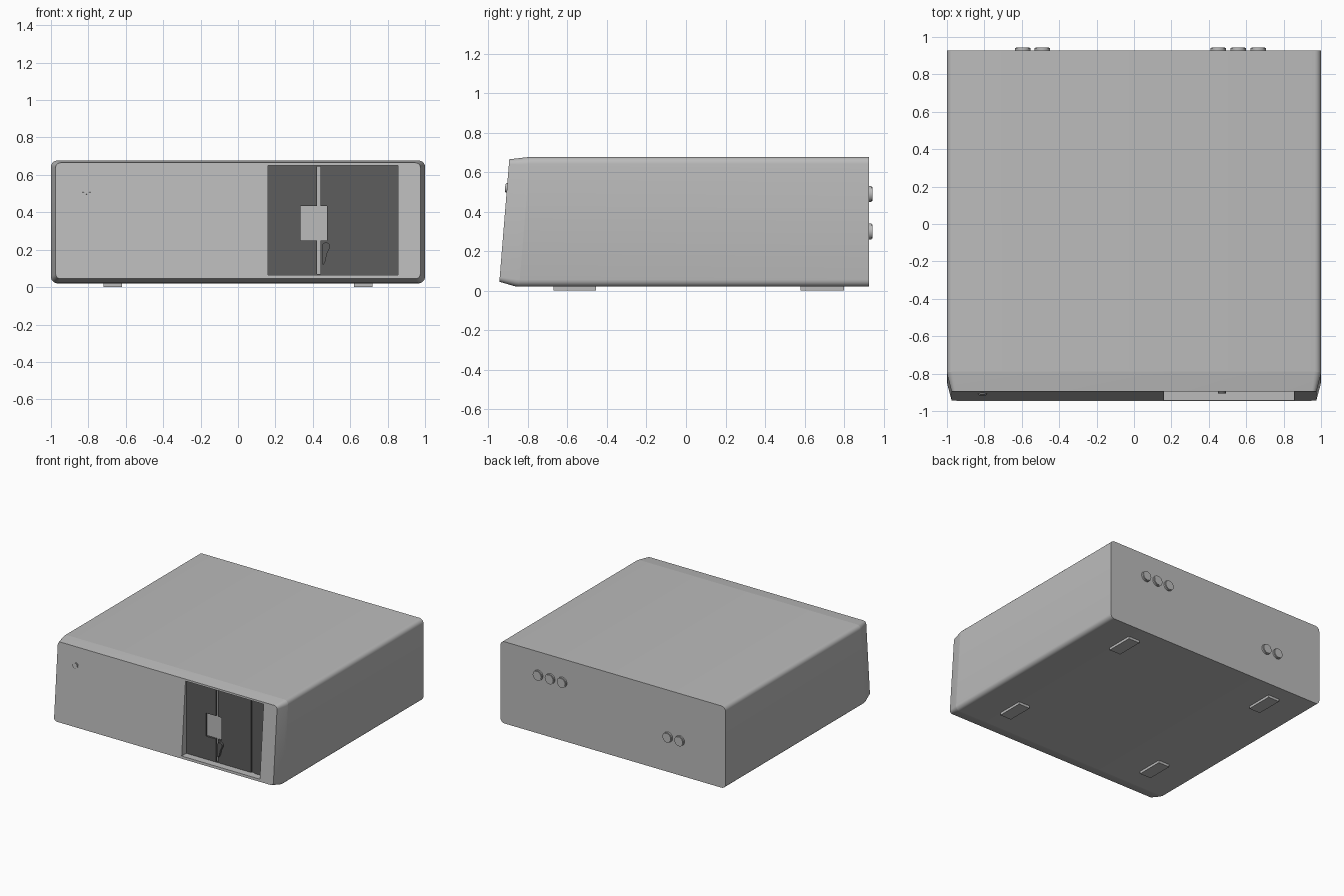
import bpy
import bmesh
from math import sin, cos, pi, radians

cube = bpy.data.objects.get("Cube")
if cube:
    bpy.data.objects.remove(cube, do_unlink=True)


def material(name, value):
    mat = bpy.data.materials.new(name)
    mat.use_nodes = True
    color = (value, value, value, 1)
    mat.diffuse_color = color
    mat.node_tree.nodes["Principled BSDF"].inputs["Base Color"].default_value = color
    return mat


light_grey = material("light grey plastic", 0.5)
dark_grey = material("dark grey plastic", 0.11)


def finish(name, bm, mat):
    bmesh.ops.recalc_face_normals(bm, faces=bm.faces)
    mesh = bpy.data.meshes.new(name)
    bm.to_mesh(mesh)
    bm.free()
    mesh.materials.append(mat)
    obj = bpy.data.objects.new(name, mesh)
    bpy.context.collection.objects.link(obj)
    return obj


def activate(obj):
    bpy.ops.object.select_all(action='DESELECT')
    obj.select_set(True)
    bpy.context.view_layer.objects.active = obj


def smooth(obj, angle=35):
    activate(obj)
    bpy.ops.object.shade_smooth_by_angle(angle=radians(angle))


def box(name, x, y, z, mat):
    bm = bmesh.new()
    bmesh.ops.create_cube(bm, size=1)
    for v in bm.verts:
        for i, (low, high) in enumerate((x, y, z)):
            v.co[i] = low if v.co[i] < 0 else high
    return finish(name, bm, mat)


def cut(obj, x, y, z):
    cutter = box("cutter", x, y, z, obj.data.materials[0])
    cutter.hide_render = True
    mod = obj.modifiers.new("cut", 'BOOLEAN')
    mod.operation = 'DIFFERENCE'
    mod.solver = 'EXACT'
    mod.object = cutter
    activate(obj)
    bpy.ops.object.modifier_apply(modifier=mod.name)
    bpy.data.objects.remove(cutter, do_unlink=True)


def rounded_loop(half, bottom, top, radius, depth, steps=5):
    """Rounded rectangle facing the front; depth gives y for each height."""
    points = []
    corners = ((1, top, 0), (-1, top, 1), (-1, bottom, 2), (1, bottom, 3))
    for side, z, quarter in corners:
        cx = side * (half - radius)
        cz = z - radius if z == top else z + radius
        for i in range(steps + 1):
            a = (quarter + i / steps) * pi / 2
            pz = cz + radius * sin(a)
            points.append((cx + radius * cos(a), depth(pz), pz))
    return points


def loft(name, loops, mat):
    bm = bmesh.new()
    rings = [[bm.verts.new(p) for p in loop] for loop in loops]
    for a, b in zip(rings, rings[1:]):
        for i in range(len(a)):
            j = (i + 1) % len(a)
            bm.faces.new((a[i], a[j], b[j], b[i]))
    bm.faces.new(rings[0])
    bm.faces.new(rings[-1])
    return finish(name, bm, mat)


def disc(name, x, z, front, back, radius, rim, mat, tilt=0):
    """Round button along y with a small chamfer on its outer rim."""
    bm = bmesh.new()
    bmesh.ops.create_cone(bm, cap_ends=True, segments=24, radius1=radius,
                          radius2=radius, depth=back - front)
    edges = [e for e in bm.edges if all(v.co.z > 0 for v in e.verts)]
    bmesh.ops.bevel(bm, geom=edges, offset=rim, segments=2, affect='EDGES')
    obj = finish(name, bm, mat)
    obj.location = (x, (front + back) / 2, z)
    obj.rotation_euler.x = tilt
    smooth(obj)


def seam(z):
    return -0.845 + (z - 0.02) * 0.084


def face(z):
    return -0.945 + (z - 0.045) * 0.081


# Case with long rounded edges
case = loft("case", [rounded_loop(1, 0.02, 0.677, 0.035, seam),
                     rounded_loop(1, 0.02, 0.677, 0.035, lambda z: 0.927)], light_grey)
smooth(case)

# Tapered front bezel with a pocket for the drive
bezel = loft("front_bezel", [
    rounded_loop(1, 0.02, 0.677, 0.035, seam),
    rounded_loop(0.997, 0.022, 0.675, 0.035, lambda z: seam(z) - 0.02),
    rounded_loop(0.975, 0.045, 0.665, 0.025, face)], light_grey)
cut(bezel, (0.16, 0.855), (-1.1, -0.87), (0.065, 0.65))
smooth(bezel, 25)

# Dark drive panel with finger notch, disk slot and side groove
panel = box("drive_panel", (0.157, 0.858), (-0.885, -0.83), (0.062, 0.653), dark_grey)
cut(panel, (0.335, 0.475), (-1, -0.865), (0.25, 0.435))
cut(panel, (0.422, 0.44), (-1, -0.845), (0.07, 0.645))
cut(panel, (0.737, 0.765), (-1, -0.877), (0.05, 0.67))

# Teardrop locking lever
bm = bmesh.new()
outline = [(0.47 + 0.022 * cos(a), 0.217 + 0.022 * sin(a))
           for a in (radians(-20 + 20 * i) for i in range(11))]
outline += [(0.449, 0.125), (0.456, 0.118), (0.468, 0.14), (0.474, 0.175)]
lever = bm.faces.new([bm.verts.new((x, -0.905, z)) for x, z in outline])
extruded = bmesh.ops.extrude_face_region(bm, geom=[lever], use_keep_orig=True)
for item in extruded["geom"]:
    if isinstance(item, bmesh.types.BMVert):
        item.co.y = -0.88
smooth(finish("locking_lever", bm, dark_grey))

# Power light on the sloping face
disc("power_light", -0.81, 0.52, -0.916, -0.896, 0.024, 0.004, light_grey, radians(85))

# Rear sockets
for i, (x, z) in enumerate(((0.45, 0.49), (0.557, 0.49), (0.664, 0.49),
                            (-0.595, 0.3), (-0.49, 0.3))):
    disc(f"rear_socket_{i + 1}", x, z, 0.915, 0.945, 0.041, 0.005, light_grey, radians(-90))

# Feet
for side, x in (("left", 0.67), ("right", -0.67)):
    for end, y in (("front", (-0.67, -0.455)), ("rear", (0.58, 0.8))):
        box(f"{end}_{side}_foot", (x - 0.05, x + 0.05), y, (0, 0.03), light_grey)
